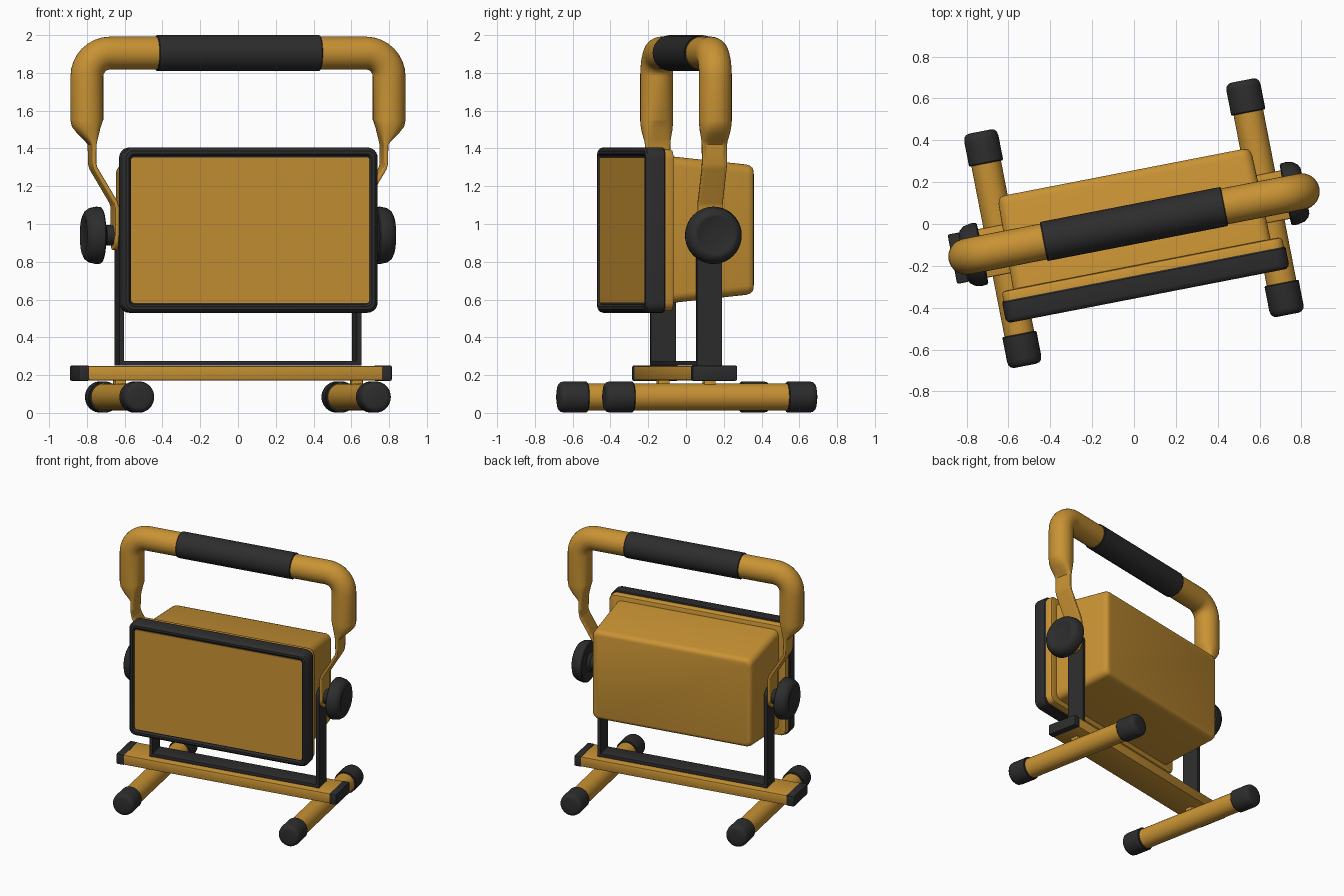
import bpy, bmesh, math
from mathutils import Matrix, Vector

if "Cube" in bpy.data.objects:
    bpy.data.objects.remove(bpy.data.objects["Cube"])

TURN = Matrix.Rotation(math.radians(11), 4, 'Z')   # whole lamp is turned on its stand


def material(name, rgb):
    m = bpy.data.materials.new(name)
    m.diffuse_color = (*rgb, 1)
    m.use_nodes = True
    m.node_tree.nodes["Principled BSDF"].inputs["Base Color"].default_value = m.diffuse_color
    return m


YELLOW = material("amber_paint", (0.58, 0.29, 0.034))
BLACK = material("black_rubber", (0.026, 0.026, 0.027))


def finish(name, bm, mat, angle=35):
    bmesh.ops.recalc_face_normals(bm, faces=bm.faces[:])
    mesh = bpy.data.meshes.new(name)
    bm.to_mesh(mesh)
    bm.free()
    mesh.transform(TURN)
    mesh.materials.append(mat)
    ob = bpy.data.objects.new(name, mesh)
    bpy.context.collection.objects.link(ob)
    bpy.ops.object.select_all(action='DESELECT')
    ob.select_set(True)
    bpy.context.view_layer.objects.active = ob
    bpy.ops.object.shade_smooth_by_angle(angle=math.radians(angle))
    return ob


def skin(name, rings, mat, angle=35):
    """Bridge a list of closed rings and cap both ends."""
    bm = bmesh.new()
    loops = [[bm.verts.new(p) for p in ring] for ring in rings]
    for a, b in zip(loops, loops[1:]):
        n = len(a)
        for i in range(n):
            bm.faces.new((a[i], a[(i + 1) % n], b[(i + 1) % n], b[i]))
    bm.faces.new(loops[0])
    bm.faces.new(loops[-1])
    return finish(name, bm, mat, angle)


def box(name, lo, hi, mat, bevel=0.008):
    bm = bmesh.new()
    bmesh.ops.create_cube(bm, size=1)
    lo, hi = Vector(lo), Vector(hi)
    for v in bm.verts:
        v.co = Vector([(lo[i] + hi[i]) / 2 + v.co[i] * (hi[i] - lo[i]) for i in range(3)])
    bmesh.ops.bevel(bm, geom=bm.edges[:], offset=bevel, segments=2, profile=0.5, affect='EDGES')
    return finish(name, bm, mat)


def lathe(name, profile, axis, center, mat, sides=40):
    """profile: (distance along axis, radius)."""
    rings = []
    for d, r in profile:
        ring = []
        for i in range(sides):
            a = 2 * math.pi * i / sides
            u, w = r * math.cos(a), r * math.sin(a)
            ring.append(Vector(center) + Vector((d, u, w) if axis == 'X' else (u, d, w)))
        rings.append(ring)
    return skin(name, rings, mat)


def round_rect(hx, z0, z1, r, y, seg=6):
    pts = []
    corners = ((hx - r, z1 - r), (r - hx, z1 - r), (r - hx, z0 + r), (hx - r, z0 + r))
    for k, (cx, cz) in enumerate(corners):
        for i in range(seg + 1):
            a = math.pi / 2 * (k + i / seg)
            pts.append((cx + r * math.cos(a), y, cz + r * math.sin(a)))
    return pts


# lamp head: tapered housing, flange, rubber frame and front panel
skin("lamp_housing", [round_rect(*p) for p in (
    (0.627, 0.58, 1.36, 0.05, -0.21), (0.617, 0.625, 1.315, 0.05, 0.215),
    (0.611, 0.632, 1.308, 0.045, 0.236), (0.600, 0.643, 1.297, 0.036, 0.248),
    (0.585, 0.658, 1.282, 0.025, 0.252))], YELLOW)
skin("lamp_flange", [round_rect(*p) for p in (
    (0.682, 0.54, 1.396, 0.05, -0.25), (0.682, 0.54, 1.396, 0.05, -0.21),
    (0.676, 0.546, 1.39, 0.045, -0.199), (0.662, 0.56, 1.376, 0.035, -0.195))], YELLOW)
skin("rubber_frame", [round_rect(*p) for p in (
    (0.685, 0.535, 1.40, 0.05, -0.243), (0.69, 0.53, 1.405, 0.055, -0.25),
    (0.69, 0.53, 1.405, 0.055, -0.325), (0.685, 0.535, 1.40, 0.05, -0.34),
    (0.672, 0.548, 1.387, 0.04, -0.35), (0.656, 0.564, 1.371, 0.028, -0.35),
    (0.645, 0.575, 1.36, 0.02, -0.336))], BLACK)
skin("front_panel", [round_rect(*p) for p in (
    (0.643, 0.582, 1.353, 0.015, -0.33), (0.643, 0.582, 1.353, 0.015, -0.341))], YELLOW)

# carry handle: round tube flattened to a strip at each end
# path entries: x, z, half thickness, half width, squareness
half = [(0.665, 0.862, 0.0125, 0.022, 6), (0.665, 0.875, 0.0125, 0.045, 6),
        (0.665, 0.905, 0.0125, 0.061, 6), (0.665, 0.94, 0.0125, 0.067, 6),
        (0.665, 1.09, 0.0125, 0.067, 6), (0.672, 1.115, 0.0125, 0.067, 6),
        (0.780, 1.295, 0.0125, 0.067, 6), (0.787, 1.32, 0.0125, 0.067, 6),
        (0.787, 1.42, 0.0135, 0.067, 6), (0.791, 1.445, 0.028, 0.070, 4),
        (0.804, 1.49, 0.058, 0.080, 2.8), (0.813, 1.53, 0.082, 0.086, 2.2),
        (0.815, 1.55, 0.087, 0.087, 2)]
BEND = 0.125
for i in range(9):
    a = math.pi / 2 * i / 8
    half.append((0.815 - BEND + BEND * math.cos(a), 1.905 - BEND + BEND * math.sin(a),
                 0.087, 0.087, 2))
path = half + [(-p[0], *p[1:]) for p in reversed(half)]
rings = []
for i, (x, z, t, w, sq) in enumerate(path):
    a, b = path[max(i - 1, 0)], path[min(i + 1, len(path) - 1)]
    d = Vector((b[0] - a[0], b[1] - a[1])).normalized()
    ring = []
    for k in range(32):
        c, s = math.cos(math.pi * k / 16), math.sin(math.pi * k / 16)
        u = math.copysign(abs(c) ** (2 / sq), c) * t
        v = math.copysign(abs(s) ** (2 / sq), s) * w
        ring.append((x + d.y * u, v, z - d.x * u))
    rings.append(ring)
skin("carry_handle", rings, YELLOW, 40)
lathe("handle_grip", [(-0.44, 0.085), (-0.44, 0.092), (-0.436, 0.095), (0.436, 0.095),
                      (0.44, 0.092), (0.44, 0.085)], 'X', (0, 0, 1.905), BLACK)

# base beam with end caps
box("base_beam", (-0.83, -0.118, 0.172), (0.76, 0.118, 0.249), YELLOW)
box("beam_cap_left", (-0.884, -0.12, 0.17), (-0.823, 0.12, 0.251), BLACK)
box("beam_cap_right", (0.754, -0.12, 0.17), (0.808, 0.12, 0.251), BLACK)

# U bracket: floor strip plus two round-topped uprights
box("bracket_floor", (-0.65, -0.067, 0.25), (0.65, 0.067, 0.276), BLACK, 0.004)

for side, word in ((-1, "left"), (1, "right")):
    outline = [(-0.067, 0.25), (0.067, 0.25)]
    outline += [(0.067 * math.cos(math.pi * i / 16), 0.94 + 0.067 * math.sin(math.pi * i / 16))
                for i in range(17)]
    skin("bracket_upright_" + word,
         [[(side * x, y, z) for y, z in outline] for x in (0.629, 0.652)], BLACK)

    # tilt knob with its neck
    knob = ((0.62, 0.05), (0.715, 0.055), (0.735, 0.075), (0.737, 0.143), (0.743, 0.150),
            (0.765, 0.152), (0.800, 0.145), (0.822, 0.130), (0.832, 0.110), (0.832, 0.100),
            (0.828, 0.092), (0.828, 0.01))
    lathe("tilt_knob_" + word, [(side * d, r) for d, r in knob], 'X', (0, 0, 0.94), BLACK)

    # foot tube, rubber ends and the bolt up to the beam
    foot = (side * 0.638, 0.004, 0.084)
    lathe("foot_tube_" + word, [(-0.5, 0.072), (0.5, 0.072)], 'Y', foot, YELLOW)
    for end, tag in ((-1, "front"), (1, "back")):
        cap = ((0.415, 0.07), (0.415, 0.079), (0.42, 0.083), (0.535, 0.083),
               (0.555, 0.079), (0.566, 0.068), (0.57, 0.052))
        lathe("foot_cap_%s_%s" % (tag, word), [(end * d, r) for d, r in cap], 'Y', foot, BLACK)
    box("foot_mount_" + word, (side * 0.638 - 0.03, -0.03, 0.12),
        (side * 0.638 + 0.03, 0.03, 0.18), YELLOW, 0.004)
